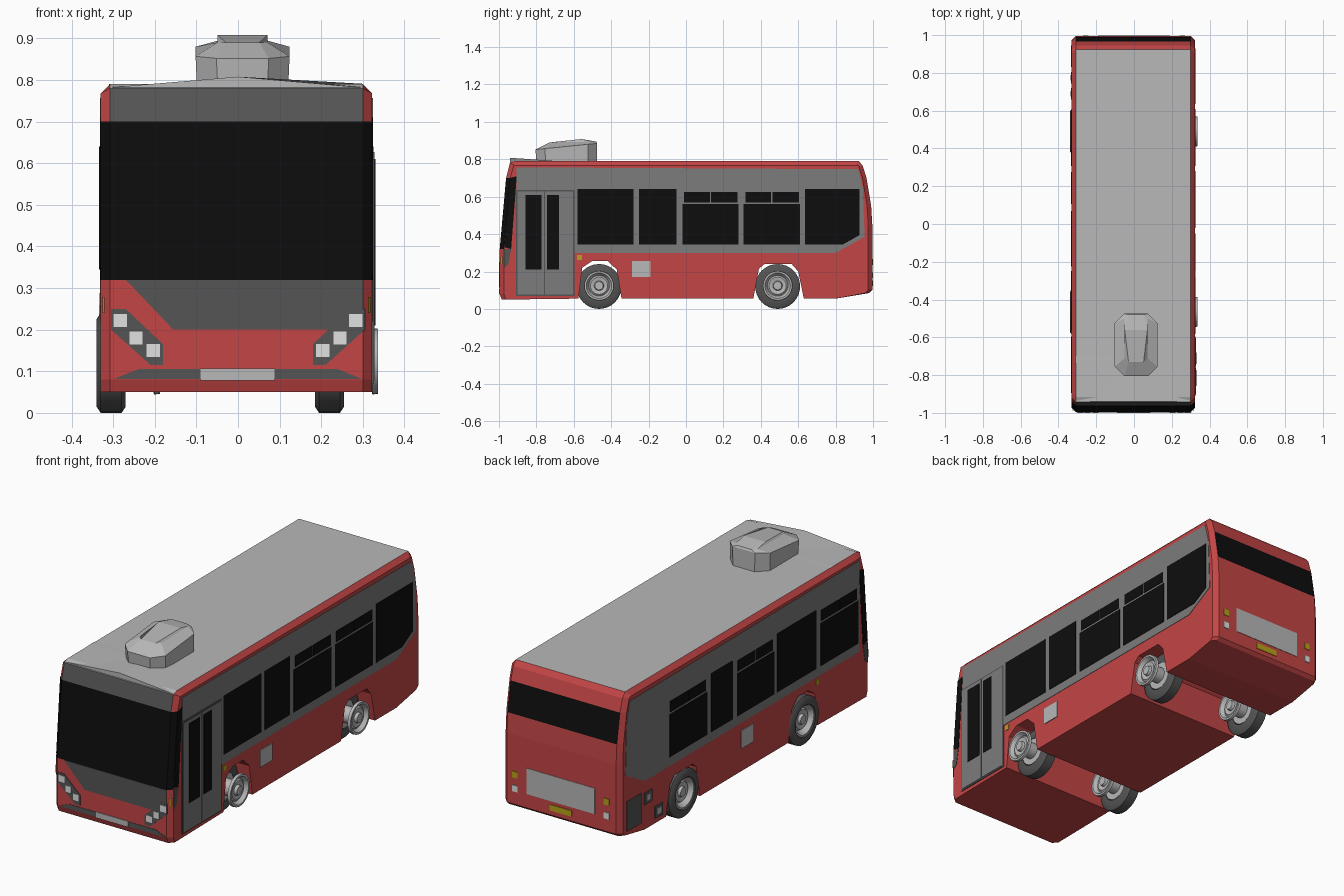
import bpy
import bmesh
import math
from mathutils import Vector

if "Cube" in bpy.data.objects:
    bpy.data.objects.remove(bpy.data.objects["Cube"], do_unlink=True)


def make_material(name, colour):
    material = bpy.data.materials.new(name)
    material.use_nodes = True
    rgba = (*colour, 1)
    material.diffuse_color = rgba
    shader = material.node_tree.nodes["Principled BSDF"]
    shader.inputs["Base Color"].default_value = rgba
    shader.inputs["Roughness"].default_value = 0.6
    return material


RED = make_material("red paint", (0.55, 0.06, 0.06))
BAND = make_material("mid grey trim", (0.2, 0.2, 0.2))
DARK = make_material("dark grey trim", (0.09, 0.09, 0.09))
GLASS = make_material("black glass", (0.004, 0.004, 0.004))
LIGHT = make_material("light grey", (0.48, 0.48, 0.48))
LAMP = make_material("lamp white", (0.75, 0.75, 0.75))
YELLOW = make_material("yellow", (0.48, 0.36, 0.01))

CENTRE, HALF, CHAMFER = -0.004, 0.326, 0.022
FRONT, REAR = -0.996, 0.996


def finish(name, bm, materials):
    bmesh.ops.recalc_face_normals(bm, faces=bm.faces[:])
    mesh = bpy.data.meshes.new(name)
    bm.to_mesh(mesh)
    bm.free()
    for material in materials:
        mesh.materials.append(material)
    obj = bpy.data.objects.new(name, mesh)
    bpy.context.collection.objects.link(obj)
    return obj


def prism(name, points, offset, material):
    """Closed outline swept along an offset vector."""
    bm = bmesh.new()
    base = [bm.verts.new(p) for p in points]
    tops = [bm.verts.new(Vector(p) + Vector(offset)) for p in points]
    bm.faces.new(base)
    bm.faces.new(tops)
    for i in range(len(base)):
        j = (i + 1) % len(base)
        bm.faces.new((base[i], base[j], tops[j], tops[i]))
    return finish(name, bm, [material])


def rect(a0, a1, b0, b1):
    return [(a0, b0), (a1, b0), (a1, b1), (a0, b1)]


def side_plate(name, side, outline, material, thick):
    x = CENTRE + side * HALF
    return prism(name, [(x, y, z) for y, z in outline], (side * thick, 0, 0), material)


def end_plate(name, y, outline, material, thick=0.002):
    return prism(name, [(x, y, z) for x, z in outline], (0, math.copysign(thick, y), 0), material)


# Body shell: side profile with open wheel arches, swept across with chamfered corners
shape = [(-0.985, 0.05), (FRONT, 0.08), (FRONT, 0.32), (-0.962, 0.7), (-0.942, 0.78),
         (-0.915, 0.79), (0.925, 0.79), (0.945, 0.765), (0.965, 0.7), (0.99, 0.55),
         (REAR, 0.45), (REAR, 0.1), (0.98, 0.085), (0.8, 0.055)]
rear_arch = [(0.63, 0.055), (0.6, 0.2), (0.565, 0.24), (0.42, 0.24), (0.39, 0.215), (0.36, 0.055)]
front_arch = [(-0.345, 0.055), (-0.37, 0.21), (-0.42, 0.257), (-0.5, 0.257), (-0.555, 0.22),
              (-0.575, 0.055)]
profile = shape + rear_arch + front_arch


def outer(y, z):
    if abs(y) > 0.9:
        y -= math.copysign(CHAMFER, y)
    return y, min(z, 0.768)


bm = bmesh.new()
slices = []
for x, inset in ((-HALF, True), (CHAMFER - HALF, False), (HALF - CHAMFER, False), (HALF, True)):
    slices.append([bm.verts.new((CENTRE + x, *(outer(*p) if inset else p))) for p in profile])
bm.faces.new(slices[0])
bm.faces.new(slices[-1])
centre_paint = {2: 1, 3: 2, 4: 3, 5: 3, 8: 1}
for strip in range(3):
    for i in range(len(profile)):
        j = (i + 1) % len(profile)
        face = bm.faces.new((slices[strip][i], slices[strip][j],
                             slices[strip + 1][j], slices[strip + 1][i]))
        if strip == 1:
            face.material_index = centre_paint.get(i, 0)
        elif i == 2:
            face.material_index = 1
finish("body_shell", bm, [RED, GLASS, DARK, LIGHT])

# Crowned front edge of the roof
bm = bmesh.new()
lead = [bm.verts.new((x, -0.94, z)) for x, z in ((-0.31, 0.782), (0, 0.808), (0.3, 0.782))]
tail = [bm.verts.new((x, -0.7, 0.791)) for x in (-0.31, 0, 0.3)]
for i in range(2):
    bm.faces.new((lead[i], lead[i + 1], tail[i + 1], tail[i]))
bm.faces.new(lead)
finish("roof_crown", bm, [LIGHT])

# Rooftop unit: stacked octagons that rise toward the rear
bm = bmesh.new()
rings = []
for hx, y0, y1, cut, z0, z1 in ((0.11, -0.8, -0.475, 0.05, 0.79, 0.79),
                                (0.113, -0.805, -0.475, 0.05, 0.852, 0.885),
                                (0.06, -0.73, -0.48, 0.02, 0.89, 0.895)):
    octagon = [(cut - hx, y0), (hx - cut, y0), (hx, y0 + cut), (hx, y1 - cut),
               (hx - cut, y1), (cut - hx, y1), (-hx, y1 - cut), (-hx, y0 + cut)]
    rings.append([bm.verts.new((x + 0.011, y, z0 + (z1 - z0) * (y - y0) / (y1 - y0)))
                  for x, y in octagon])
for low, high in zip(rings, rings[1:]):
    for i in range(8):
        j = (i + 1) % 8
        bm.faces.new((low[i], low[j], high[j], high[i]))
peak = [bm.verts.new((x + 0.011, -0.56, 0.908)) for x in (-0.06, 0.06)]
top = rings[-1]
bm.faces.new((top[0], top[1], peak[1], peak[0]))
bm.faces.new((top[1], top[2], top[3], peak[1]))
bm.faces.new((top[3], top[4], peak[1]))
bm.faces.new((top[4], top[5], peak[0], peak[1]))
bm.faces.new((top[5], top[6], peak[0]))
bm.faces.new((top[6], top[7], top[0], peak[0]))
finish("roof_unit", bm, [LIGHT])

# Side bands, wrapped windscreen corners and markers on both sides
band = [(-0.905, 0.3), (0.8, 0.3), (0.955, 0.385), (0.945, 0.65), (0.92, 0.747), (-0.905, 0.757)]
screen_wrap = [(-0.972, 0.33), (-0.935, 0.32), (-0.905, 0.71), (-0.941, 0.7)]
lamp_wrap = [(-0.972, 0.22), (-0.95, 0.24), (-0.935, 0.32), (-0.972, 0.32)]
for side, label in ((1, "left"), (-1, "right")):
    side_plate(label + "_band", side, band, BAND, 0.002)
    side_plate(label + "_screen_wrap", side, screen_wrap, GLASS, 0.002)
    side_plate(label + "_lamp_wrap", side, lamp_wrap, DARK, 0.002)
    side_plate(label + "_marker", side, rect(-0.582, -0.557, 0.262, 0.288), YELLOW, 0.003)
    x = CENTRE + side * 0.317
    prism(label + "_corner_marker", [(x, -0.988, z) for z in (0.24, 0.278)] +
          [(x + side * 0.005, -0.98, z) for z in (0.278, 0.24)], (0, -0.004, 0), YELLOW)


def window(name, side, y0, y1, sliding=False):
    if sliding:
        middle = (y0 + y1) / 2
        side_plate(name + "_lower", side, rect(y0, y1, 0.345, 0.56), GLASS, 0.004)
        for a, b in ((y0 + 0.01, middle - 0.003), (middle + 0.003, y1 - 0.005)):
            side_plate(name + "_slider", side, rect(a, b, 0.57, 0.625), GLASS, 0.004)
    else:
        side_plate(name, side, rect(y0, y1, 0.345, 0.64), GLASS, 0.004)


window("left_window_front", 1, -0.58, -0.28)
window("left_window_narrow", 1, -0.25, -0.05)
window("left_window_middle", 1, -0.02, 0.28, True)
window("left_window_back", 1, 0.307, 0.61, True)
side_plate("left_window_rear", 1, [(0.635, 0.345), (0.84, 0.345), (0.928, 0.395),
                                   (0.928, 0.64), (0.635, 0.64)], GLASS, 0.004)
window("right_window_rear", -1, 0.306, 0.605, True)
window("right_window_narrow", -1, 0.105, 0.274)
window("right_window_middle", -1, -0.226, 0.07, True)
window("right_window_wide", -1, -0.56, -0.25)
window("right_window_front", -1, -0.895, -0.595, True)

# Entrance door: frame, two leaves and their glass
side_plate("door_frame", 1, rect(-0.91, -0.595, 0.07, 0.635), DARK, 0.004)
for y0, y1, g0, g1 in ((-0.902, -0.76, -0.858, -0.772), (-0.754, -0.603, -0.742, -0.68)):
    side_plate("door_leaf", 1, rect(y0, y1, 0.078, 0.627), BAND, 0.006)
    side_plate("door_glass", 1, rect(g0, g1, 0.21, 0.61), GLASS, 0.008)

# Service hatches and vents
side_plate("left_hatch", 1, rect(-0.288, -0.19, 0.17, 0.255), LIGHT, 0.004)
side_plate("right_hatch", -1, rect(-0.065, 0.035, 0.17, 0.26), LIGHT, 0.004)
side_plate("right_grille", -1, rect(0.83, 0.945, 0.1, 0.25), DARK, 0.004)
for y, z in ((0.775, 0.21), (0.69, 0.11)):
    side_plate("vent_frame", -1, rect(y - 0.03, y + 0.03, z - 0.03, z + 0.03), DARK, 0.004)
    side_plate("vent_cover", -1, rect(y - 0.015, y + 0.015, z - 0.015, z + 0.015), LIGHT, 0.005)

# Front panel, lamp clusters, bumper and plate
end_plate("front_panel", FRONT, [(-0.27, 0.32), (-0.155, 0.2), (0.25, 0.2), (0.3, 0.22),
                                 (0.3, 0.32)], DARK)
cluster = [(0.305, 0.25), (0.27, 0.25), (0.18, 0.165), (0.18, 0.115), (0.21, 0.115), (0.305, 0.2)]
for side in (-1, 1):
    end_plate("lamp_cluster", FRONT, [(side * x, z) for x, z in cluster], DARK, 0.003)
    for x, z in ((0.283, 0.222), (0.245, 0.18), (0.204, 0.15)):
        x *= side
        end_plate("headlamp", FRONT, rect(x - 0.016, x + 0.016, z - 0.016, z + 0.016), LAMP, 0.004)
end_plate("bumper_insert", FRONT, [(-0.24, 0.105), (0.24, 0.105), (0.3, 0.081), (-0.3, 0.081)], DARK)
end_plate("front_plate", FRONT, rect(-0.09, 0.088, 0.078, 0.107), LIGHT, 0.004)

# Rear panel, plate and lamps
end_plate("rear_panel", REAR, rect(-0.19, 0.19, 0.17, 0.3), LIGHT)
end_plate("rear_plate", REAR, rect(-0.062, 0.062, 0.123, 0.153), YELLOW, 0.003)
for x in (-0.255, 0.255):
    for name, z, paint in (("rear_indicator", 0.25, YELLOW), ("rear_lamp", 0.18, LAMP)):
        end_plate(name, REAR, rect(x - 0.015, x + 0.015, z - 0.016, z + 0.016), paint, 0.003)


def lathe(name, outline, origin, material, sides=32):
    """Outline of (distance along axle, radius) spun around the axle."""
    bm = bmesh.new()
    verts = [bm.verts.new((a, 0, r)) for a, r in outline]
    edges = [bm.edges.new(pair) for pair in zip(verts, verts[1:])]
    bmesh.ops.spin(bm, geom=verts + edges, cent=(0, 0, 0), axis=(1, 0, 0),
                   angle=math.tau, steps=sides, use_duplicate=False)
    bmesh.ops.remove_doubles(bm, verts=bm.verts[:], dist=0.0001)
    obj = finish(name, bm, [material])
    obj.location = origin
    bpy.ops.object.select_all(action="DESELECT")
    obj.select_set(True)
    bpy.context.view_layer.objects.active = obj
    bpy.ops.object.shade_smooth_by_angle(angle=math.radians(35))


# Wheels: tyre at one end, stepped rim running through to the other
tyre = [(0.02, 0.07), (0, 0.08), (0, 0.105), (0.01, 0.12), (0.06, 0.12), (0.07, 0.105),
        (0.07, 0.07), (0.02, 0.07)]
rim = [(0.012, 0), (0.012, 0.022), (0.025, 0.026), (0.02, 0.048), (0.03, 0.055), (0.004, 0.072),
       (0.004, 0.08), (0.03, 0.07), (0.068, 0.07), (0.068, 0.04), (0.13, 0.04), (0.138, 0.08),
       (0.152, 0.078), (0.152, 0.068), (0.132, 0.055), (0.14, 0.046), (0.136, 0.026),
       (0.15, 0.022), (0.15, 0)]
for x, label in ((-0.34, "right"), (0.185, "left")):
    for y, place in ((-0.465, "front"), (0.49, "rear")):
        lathe(f"{place}_{label}_tyre", tyre, (x, y, 0.12), DARK)
        lathe(f"{place}_{label}_rim", rim, (x, y, 0.124), LIGHT)
